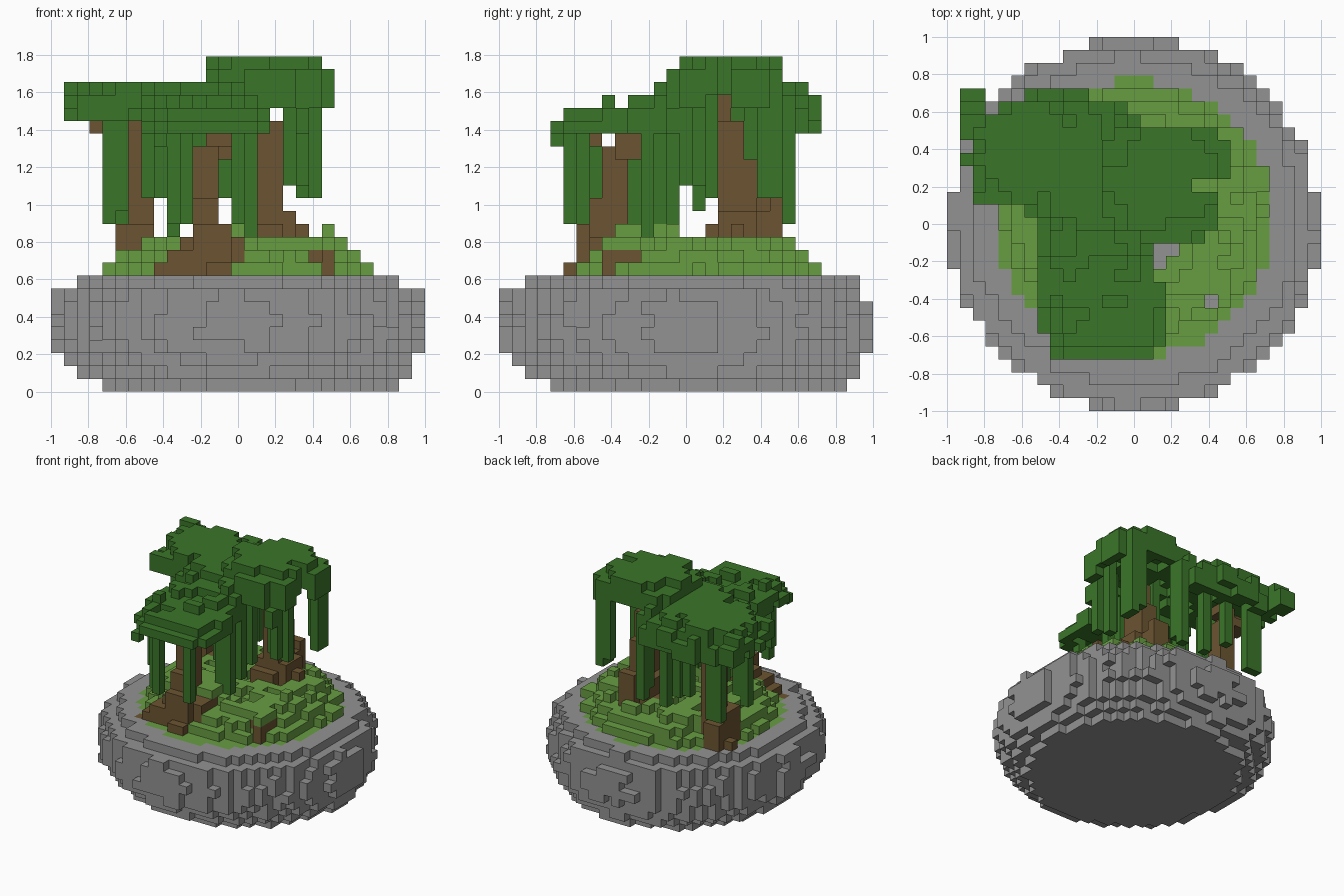
import bpy, bmesh
from math import hypot
from mathutils import Vector, noise

cube = bpy.data.objects.get("Cube")
if cube:
    bpy.data.objects.remove(cube, do_unlink=True)

V = 2 / 29  # edge of one block


def wobble(x, y, z, scale=0.35):
    return noise.noise(Vector((x * scale + 0.3, y * scale + 0.7, z * scale + 0.1)))


def box(x0, x1, y0, y1, z0, z1):
    """Blocks filling an inclusive index range."""
    return {(x, y, z) for x in range(x0, x1 + 1)
            for y in range(y0, y1 + 1) for z in range(z0, z1 + 1)}


def material(name, rgb):
    m = bpy.data.materials.new(name)
    m.use_nodes = True
    m.diffuse_color = (*rgb, 1)
    m.node_tree.nodes["Principled BSDF"].inputs["Base Color"].default_value = (*rgb, 1)
    return m


GRID = [(x, y) for x in range(-14, 15) for y in range(-14, 15)]

# Rounded rock base: radius and sideways shift per layer, roughened at the rim
LAYERS = [(11.3, 0.8), (12.7, 0.4), (13.5, 0.3), (14.1, 0), (14.3, 0),
          (14.3, 0), (14.2, 0), (14.0, 0), (12.7, 0.2)]
rock = set()
for z, (r, shift) in enumerate(LAYERS):
    for x, y in GRID:
        rough = 0.45 * wobble(x, y, z * 1.5, 0.6)
        if hypot(x - shift, y - shift) <= r + rough:
            rock.add((x, y, z))

# Grass: a flush disc, then a stepped mound on top
grass = set()
for x, y in GRID:
    if hypot(x, y - 0.4) < 10.7:
        grass.add((x, y, 8))
    r = hypot(x, (y - 1) * 1.06)
    height = min(3, int(11.2 - r + wobble(x, y, 3, 0.7)))
    if height == 3 and wobble(x, y, 8, 0.6) > 0.1:
        height = 2
    if abs(x) < 11 and -9 < y < 11:
        grass |= box(x, x, y, y, 9, 8 + height)
grass |= box(7, 7, -1, -1, 12, 12) | box(-3, 0, -5, -2, 12, 12)
grass |= box(5, 7, -5, -4, 11, 11) | box(7, 7, -6, -6, 11, 11)
bare = box(2, 2, -3, -2, 8, 12) | box(3, 3, -2, -2, 8, 12) | box(6, 6, -6, -6, 8, 12)
grass -= bare

# Front trunk with sprawling roots
front_trunk = (
    box(-3, -2, -6, -5, 9, 18) | box(-2, -1, -5, -4, 18, 20)
    | box(-3, -2, -7, -7, 9, 14) | box(-4, 0, -7, -5, 9, 11)
    | box(-3, -1, -8, -8, 9, 12) | box(-5, -4, -8, -7, 9, 10)
    | box(-6, -6, -8, -7, 9, 9) | box(-7, -7, -8, -8, 8, 8)
    | box(-2, -1, -9, -9, 8, 9) | box(-2, -1, -7, -7, 19, 19))

# Tall trunk at the back
back_trunk = (
    box(2, 3, 3, 4, 9, 20) | box(2, 3, 5, 5, 9, 17) | box(1, 3, 3, 6, 9, 13)
    | box(4, 4, 3, 5, 9, 13) | box(1, 3, 2, 2, 9, 12) | box(2, 3, 7, 7, 9, 14)
    | box(5, 5, 4, 4, 9, 12) | box(0, 0, 4, 5, 9, 11) | box(2, 2, 3, 3, 21, 22))

# Slim trunk on the side
side_trunk = (
    box(-8, -7, 5, 6, 9, 18) | box(-10, -8, 5, 6, 19, 19) | box(-11, -10, 5, 5, 20, 20)
    | box(-9, -7, 4, 6, 9, 12) | box(-9, -8, 7, 7, 9, 11) | box(-10, -9, 6, 6, 9, 9)
    | box(-6, -6, 4, 5, 9, 11) | box(-8, -7, 5, 6, 20, 20))

# Loose root tucked under the slope
loose_root = box(5, 7, -5, -4, 10, 10) | box(7, 7, -6, -6, 9, 10)
wood = front_trunk | back_trunk | side_trunk | loose_root

# Canopy outline, row by row from back to front
ROWS = [(-8, -4), (-10, -1), (-13, 0), (-13, 6), (-12, 7), (-13, 7), (-12, 7),
        (-12, 4), (-12, 6), (-8, 6), (-7, 6), (-7, 5), (-7, 1), (-7, 1), (-7, 1),
        (-7, 2), (-7, 2), (-7, 2), (-7, 2), (-6, 2), (-6, 1)]
canopy_bottom = {}
leaves = box(-13, -12, 10, 10, 21, 22) | box(-13, -12, 9, 9, 21, 23)
for row, (x0, x1) in enumerate(ROWS):
    y = 10 - row
    for x in range(x0, x1 + 1):
        bump = wobble(x, y, 5, 0.45)
        crown = hypot((x - 2.5) / 4.6, (y - 3.5) / 4.4)
        edge = x in (x0, x1) or row in (0, 20)
        if crown < 1.15:       # tall back crown
            top = 26 if crown + 0.3 * bump < 0.95 else 25
            low = 23 if crown < 0.9 else 22
        elif y >= 1:           # side crown
            top = 24 - (bump > 0.15) - edge
            low = 20 if y >= 8 and x > -11 else 21
        else:                  # front crown
            top = (23 if y > -7 else 22) - (bump > 0.2) - edge
            if y > -3 and x > -5:
                top += 1
            low = 20
        low = min(low + (bump < -0.2), top - 1)
        canopy_bottom[x, y] = low
        leaves |= box(x, x, y, y, low, top - 1)

# Hanging strands: column and lowest layer
STRANDS = [(-10, 8, 13), (-9, 8, 13), (-10, 3, 13), (-9, 3, 14), (-7, 3, 15), (-6, 8, 15),
           (-5, 2, 15), (-4, 7, 14), (-3, 8, 13), (-2, 5, 14),
           (-5, -3, 12), (-4, -4, 13), (-4, -9, 13), (-5, -8, 13), (-6, -7, 15),
           (0, -3, 12), (1, -3, 12), (0, -2, 13), (1, -1, 13), (0, -9, 13), (-1, -2, 15),
           (6, 7, 15), (6, 6, 15), (5, 7, 16), (4, 1, 16), (5, 2, 15), (5, 0, 16),
           (0, 7, 14), (-1, 2, 15), (1, 1, 14), (0, 8, 13)]
for x, y, low in STRANDS:
    leaves |= box(x, x, y, y, low, canopy_bottom[x, y])

# Each block belongs to one part only
grass -= wood
leaves -= wood | grass
rock -= grass | wood
solid = rock | grass | wood | leaves


def build(name, blocks, mat):
    """Outer skin of a set of blocks."""
    bm = bmesh.new()
    verts = {}

    def vert(p):
        if p not in verts:
            verts[p] = bm.verts.new(((p[0] - 0.5) * V, (p[1] - 0.5) * V, p[2] * V))
        return verts[p]

    for b in sorted(blocks):
        for axis in range(3):
            for side in (0, 1):
                n = list(b)
                n[axis] += 2 * side - 1
                if tuple(n) in solid:
                    continue
                corners = []
                for u, w in ((0, 0), (1, 0), (1, 1), (0, 1)):
                    p = list(b)
                    p[axis] += side
                    p[(axis + 1) % 3] += u
                    p[(axis + 2) % 3] += w
                    corners.append(vert(tuple(p)))
                bm.faces.new(corners if side else corners[::-1])
    mesh = bpy.data.meshes.new(name)
    bm.to_mesh(mesh)
    bm.free()
    mesh.materials.append(mat)
    bpy.context.collection.objects.link(bpy.data.objects.new(name, mesh))


stone = material("grey stone", (0.29, 0.29, 0.29))
green = material("grass green", (0.137, 0.337, 0.055))
dark = material("leaf green", (0.043, 0.18, 0.022))
bark = material("bark brown", (0.15, 0.09, 0.032))

build("rock_base", rock, stone)
build("grass_mound", grass, green)
build("canopy", leaves, dark)
for name, part in (("front_trunk", front_trunk), ("back_trunk", back_trunk),
                   ("side_trunk", side_trunk), ("loose_root", loose_root)):
    build(name, part, bark)
